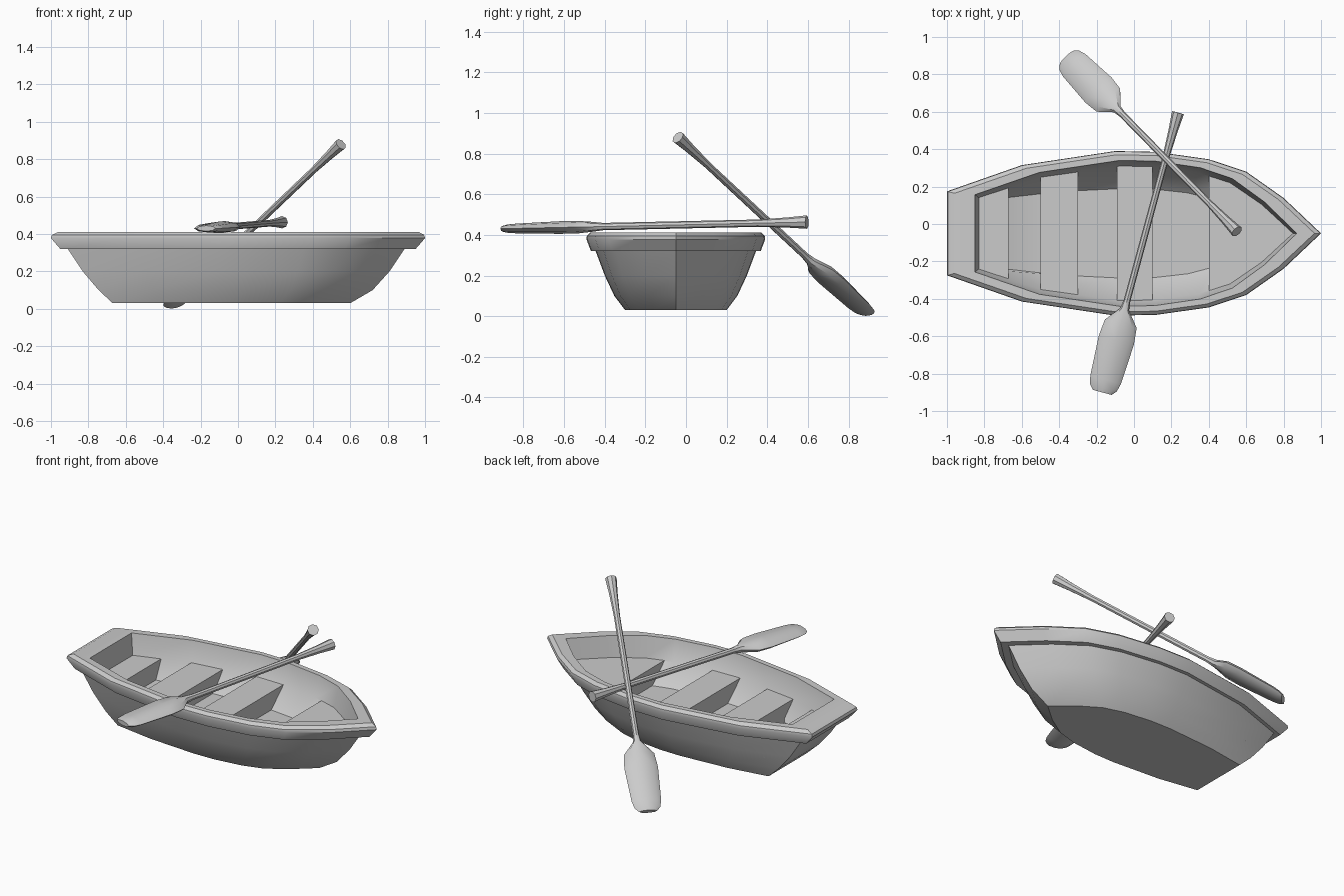
import bpy, math
from mathutils import Vector

if "Cube" in bpy.data.objects:
    bpy.data.objects.remove(bpy.data.objects["Cube"])

CY = -0.05                                   # boat centre line
T = [-1, -.6, -.1, .12, .4, .6, .8, 1]       # stations along the hull


def make(name, verts, faces, angle=30):
    me = bpy.data.meshes.new(name)
    me.from_pydata(verts, [], faces)
    ob = bpy.data.objects.new(name, me)
    bpy.context.collection.objects.link(ob)
    bpy.context.view_layer.objects.active = ob
    ob.select_set(True)
    bpy.ops.object.mode_set(mode='EDIT')
    bpy.ops.mesh.select_all(action='SELECT')
    bpy.ops.mesh.normals_make_consistent(inside=False)
    bpy.ops.object.mode_set(mode='OBJECT')
    bpy.ops.object.shade_smooth_by_angle(angle=math.radians(angle))
    ob.select_set(False)
    return ob


def loft(name, rings, angle=30):
    n = len(rings[0])
    verts = [v for r in rings for v in r]
    faces = [(i*n+j, i*n+(j+1) % n, (i+1)*n+(j+1) % n, (i+1)*n+j)
             for i in range(len(rings)-1) for j in range(n)]
    faces += [tuple(range(n)), tuple(range(len(verts)-n, len(verts)))]
    return make(name, verts, faces, angle)


def outline(xs, xb, half, r):
    """Half outline from stern to bow; r is the stern width ratio."""
    f = [r, 1-(1-r)*.35, 1, .99, .9, .75, .43, 0]
    return [(xs+(t+1)/2*(xb-xs), half*k) for t, k in zip(T, f)]


def ring(pts, z):
    right = [(x, CY-y, z) for x, y in pts]
    left = [(x, CY+y, z) for x, y in reversed(pts) if y > 1e-6]
    return right + left


def clip(pts, x0, x1):
    """Part of an outline between x0 and x1."""
    def at(x):
        for (a, ya), (b, yb) in zip(pts, pts[1:]):
            if a <= x <= b:
                return ya+(yb-ya)*(x-a)/(b-a)
        return pts[0][1] if x < pts[0][0] else pts[-1][1]
    mid = [x for x, _ in pts if x0+.001 < x < x1-.001]
    return [(x, at(x)) for x in [x0]+mid+[x1]]


# hull: outer skin, rim, then inner skin down to the floor
SEAT = (-.83, .85, .36, .53)
levels = [(.03, -.67, .60, .25, .75),
          (.10, -.745, .72, .303, .65),
          (.20, -.83, .81, .35, .58),
          (.32, -.91, .89, .395, .52),
          (.32, -.95, .95, .418, .51),
          (.378, -1, 1, .44, .51),
          (.395, -.995, .995, .438, .51),
          (.412, -.96, .965, .42, .51),
          (.412, -.85, .87, .39, .53),
          (.28, *SEAT),
          (.17, -.67, .70, .24, .80)]
loft("hull", [ring(outline(*l[1:]), l[0]) for l in levels], 35)

# seats and end decks
seat_edge = outline(*SEAT)
for name, x0, x1 in [("stern_bench", -.83, -.67), ("rear_seat", -.50, -.30),
                     ("middle_seat", -.09, .10), ("bow_deck", .40, .85)]:
    pts = clip(seat_edge, x0, x1)
    low = [(x, y*.97) for x, y in pts]
    if name == "stern_bench":                # follow the sloping stern
        low[0] = (-.70, low[0][1])
    if name == "bow_deck":                   # follow the raked bow
        low = [(.4+(x-.4)*.65, y*.7) for x, y in pts]
    if "seat" in name:
        low = [(x, y*.72) for x, y in pts]
    loft(name, [ring(low, .165), ring(pts, .283)], 20)


# oars: (distance from handle end, half width, half thickness)
SECTIONS = [(0, .033, .033), (.10, .025, .025), (.25, .018, .018),
            (1.04, .018, .018), (1.09, .024, .024), (1.17, .088, .031),
            (1.26, .097, .031), (1.48, .085, .024), (1.525, .074, .021),
            (1.55, .052, .015)]


def oar(name, handle, tip):
    a, b = Vector(handle), Vector(tip)
    d = (b-a).normalized()
    side = d.cross(Vector((0, 0, 1))).normalized()
    up = side.cross(d)
    k = (b-a).length/1.55
    rings = []
    for s, w, h in SECTIONS:
        c = a+d*s*k
        rings.append([c+side*w*math.cos(i*math.pi/4)+up*h*math.sin(i*math.pi/4)
                      for i in range(8)])
    return loft(name, rings, 35)


oar("resting_oar", (.235, .595, .463), (-.17, -.90, .43))
oar("leaning_oar", (.55, -.04, .88), (-.36, .89, .014))
